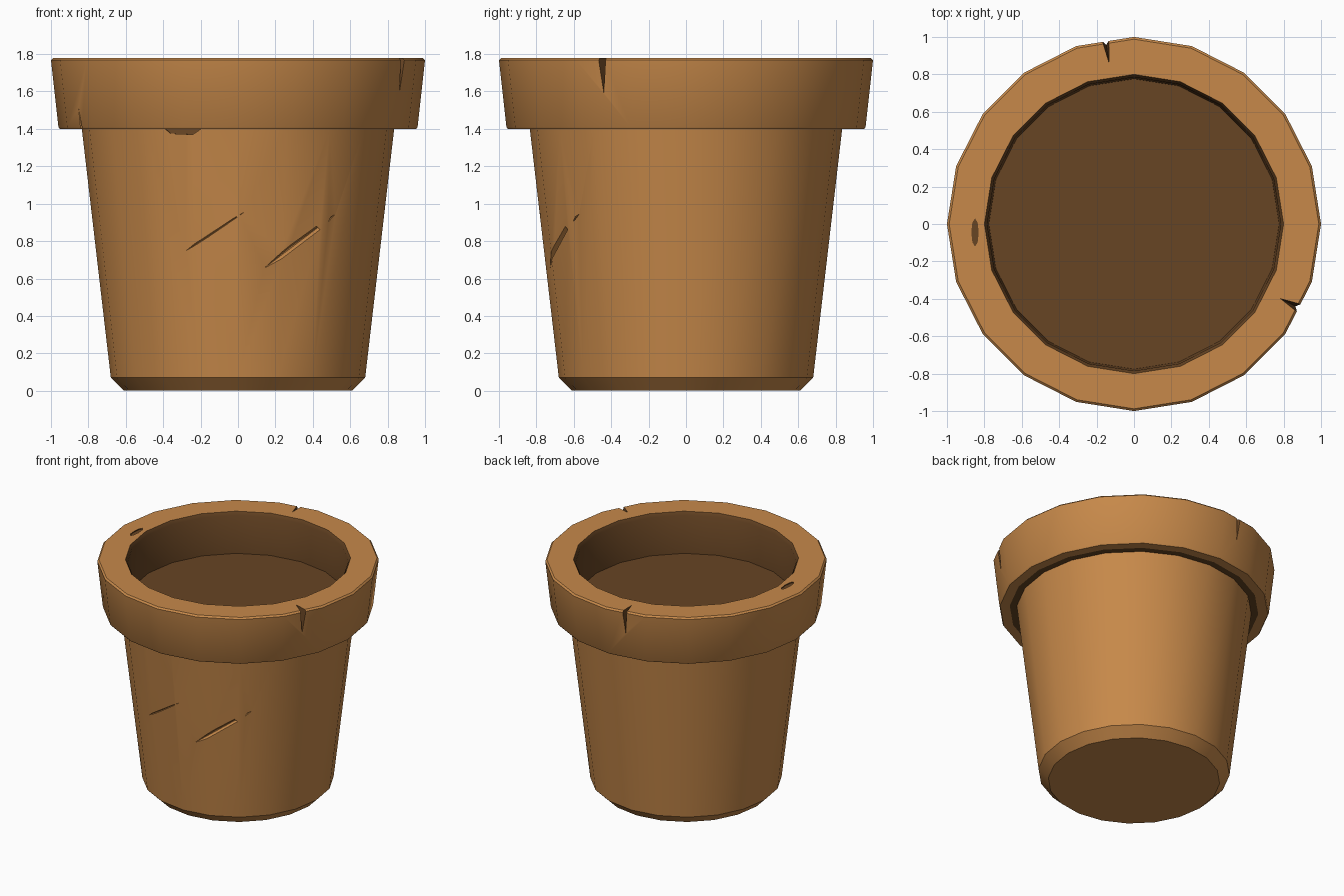
import bpy, bmesh, math
from mathutils import Vector

if "Cube" in bpy.data.objects:
    bpy.data.objects.remove(bpy.data.objects["Cube"])

SIDES = 20


def material(name, rgb):
    m = bpy.data.materials.new(name)
    m.diffuse_color = (*rgb, 1)
    m.use_nodes = True
    m.node_tree.nodes["Principled BSDF"].inputs["Base Color"].default_value = m.diffuse_color
    return m


clay = material("terracotta", (0.57, 0.25, 0.068))
dark = material("dark_brown", (0.135, 0.058, 0.017))


def make_object(name, bm):
    me = bpy.data.meshes.new(name)
    bm.to_mesh(me)
    bm.free()
    ob = bpy.data.objects.new(name, me)
    bpy.context.collection.objects.link(ob)
    me.materials.append(clay)
    me.materials.append(dark)
    return ob


def lathe(name, profile, cap_mats):
    """Revolve (radius, z, material of the band that starts here), closed by end caps."""
    bm = bmesh.new()
    rings = []
    for r, z, _ in profile:
        rings.append([bm.verts.new((r * math.cos(2 * math.pi * k / SIDES),
                                    r * math.sin(2 * math.pi * k / SIDES), z))
                      for k in range(SIDES)])
    for i in range(len(profile) - 1):
        a, b = rings[i], rings[i + 1]
        for k in range(SIDES):
            n = (k + 1) % SIDES
            bm.faces.new((a[k], a[n], b[n], b[k])).material_index = profile[i][2]
    bm.faces.new(rings[0]).material_index = cap_mats[0]
    bm.faces.new(rings[-1]).material_index = cap_mats[1]
    bmesh.ops.recalc_face_normals(bm, faces=bm.faces)
    return make_object(name, bm)


# pot: foot chamfer, tapered wall, overhanging rim, dark hollow inside
pot = lathe("pot", [
    (0.61, 0.0, 0), (0.68, 0.07, 0), (0.835, 1.40, 1), (0.885, 1.40, 0),
    (0.953, 1.40, 0), (0.96, 1.41, 0), (1.0, 1.768, 0), (0.988, 1.78, 0),
    (0.80, 1.78, 1), (0.785, 1.755, 1), (0.775, 1.42, 1)], (0, 1))

# soil filling the pot
soil = lathe("soil", [(0.77, 1.425, 1), (0.776, 1.46, 1)], (1, 1))

# cutters for the chips, notches and scratches
cut = bmesh.new()


def polar(deg, r, z):
    a = math.radians(deg)
    return Vector((r * math.cos(a), r * math.sin(a), z))


def hull(points, mat):
    verts = [cut.verts.new(p) for p in points]
    res = bmesh.ops.convex_hull(cut, input=verts)
    for f in res["geom"]:
        if isinstance(f, bmesh.types.BMFace):
            f.material_index = mat


def wall_point(x, z, out=0.0):
    """Point on the front of the tapered wall, pushed outward by out."""
    r = (0.68 + (z - 0.07) * 0.1165) * 0.992
    v = Vector((x, -math.sqrt(r * r - x * x), 0)) * ((r + out) / r)
    return Vector((v.x, v.y, z))


def scratch(x0, z0, x1, z1, width, depth):
    mx, mz = x0 * 0.6 + x1 * 0.4, z0 * 0.6 + z1 * 0.4
    hull([wall_point(x0, z0, 0.004), wall_point(x1, z1, 0.004),
          wall_point(mx - width * 0.6, mz + width, 0.03),
          wall_point(mx + width * 0.6, mz - width, 0.03),
          wall_point(mx, mz, -depth)], 0)


# rim notches open at the top edge
for deg, w, inner, low in ((-27.0, 2.0, 0.86, 1.53), (98.8, 1.5, 0.85, 1.55)):
    hull([polar(deg, inner, 1.82), polar(deg - w, 1.04, 1.82),
          polar(deg + w, 1.04, 1.82), polar(deg, 1.0, low)], 1)
# rim notch open at the bottom edge
hull([polar(208, 0.90, 1.38), polar(206.6, 1.0, 1.38),
      polar(209.4, 1.0, 1.38), polar(207, 0.99, 1.58)], 0)
# shallow dark chip below the rim at the front
hull([polar(d, r, z) for r in (0.817, 0.87)
      for d, z in ((241, 1.408), (244, 1.375), (253, 1.37), (257, 1.408))], 1)
# shallow dark chip on top of the rim
hull([(-0.85 + 0.02 * math.cos(t * math.pi / 4), -0.045 + 0.075 * math.sin(t * math.pi / 4), z)
      for t in range(8) for z in (1.773, 1.80)], 1)
# scratches on the front wall
scratch(0.12, 0.64, 0.54, 0.96, 0.024, 0.028)
scratch(-0.29, 0.74, 0.04, 0.96, 0.012, 0.018)

bmesh.ops.recalc_face_normals(cut, faces=cut.faces)
cutter = make_object("damage_cutter", cut)
cutter.hide_render = True

# carve the damage and keep the result as plain mesh
mod = pot.modifiers.new("damage", "BOOLEAN")
mod.operation = "DIFFERENCE"
mod.solver = "EXACT"
mod.object = cutter
bpy.context.view_layer.update()
carved = bpy.data.meshes.new_from_object(
    pot.evaluated_get(bpy.context.evaluated_depsgraph_get()))
pot.modifiers.clear()
pot.data = carved
bpy.data.objects.remove(cutter)

# smooth round the pot, sharp at the chamfers
for ob in (pot, soil):
    bpy.ops.object.select_all(action="DESELECT")
    ob.select_set(True)
    bpy.context.view_layer.objects.active = ob
    bpy.ops.object.shade_smooth_by_angle(angle=math.radians(30))
